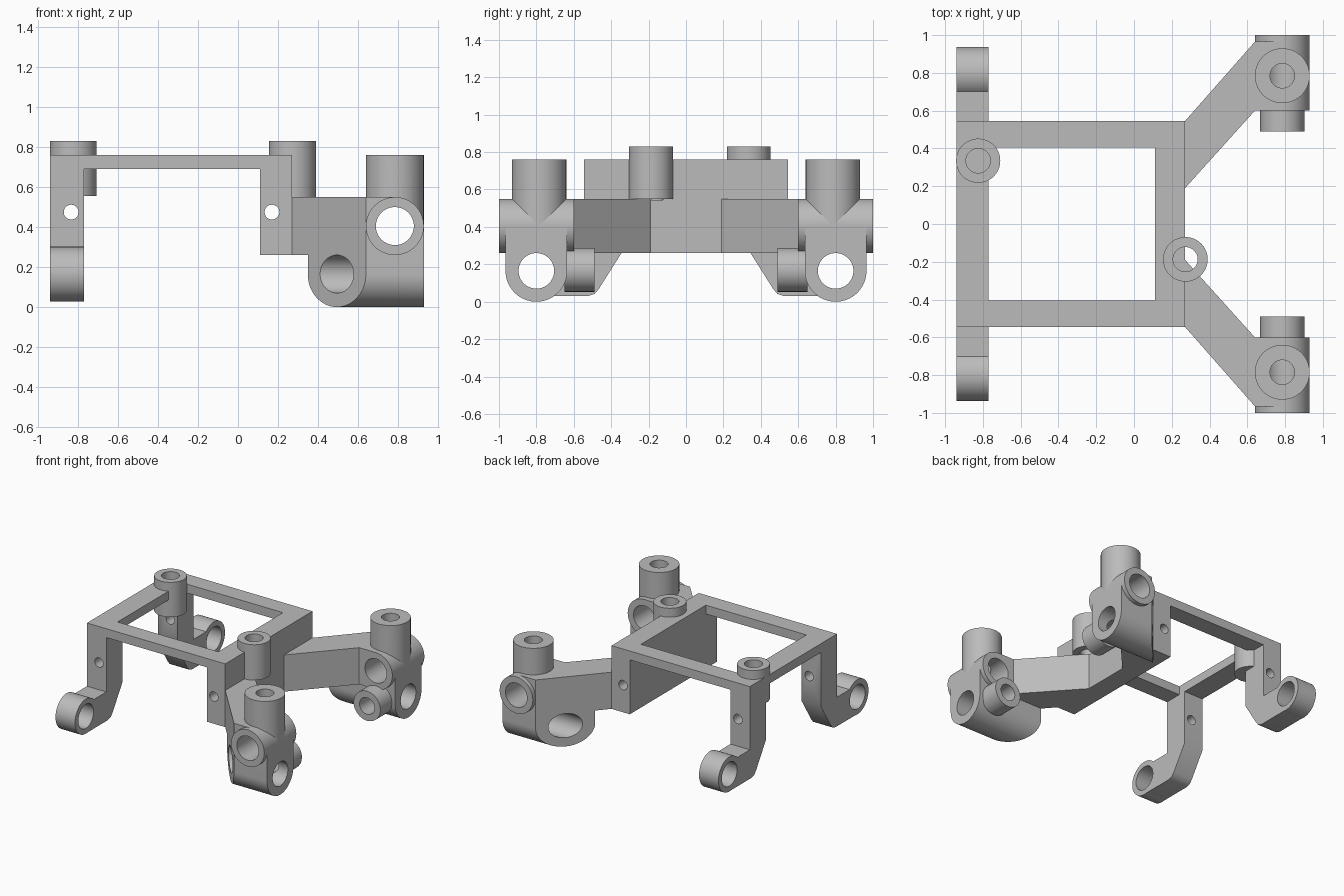
import bpy
import bmesh
from math import cos, sin, pi

cube = bpy.data.objects.get("Cube")
if cube:
    bpy.data.objects.remove(cube, do_unlink=True)

grey = bpy.data.materials.new("plain grey")
grey.use_nodes = True
COLOUR = (0.5, 0.5, 0.5, 1)
grey.diffuse_color = COLOUR
grey.node_tree.nodes["Principled BSDF"].inputs["Base Color"].default_value = COLOUR


def prism(name, axis, outline, lo, hi):
    """Extrude an outline along an axis; the outline uses the other two axes in order."""
    def place(p, d):
        return {"x": (d, p[0], p[1]), "y": (p[0], d, p[1]), "z": (p[0], p[1], d)}[axis]
    bm = bmesh.new()
    face = bm.faces.new([bm.verts.new(place(p, lo)) for p in outline])
    result = bmesh.ops.extrude_face_region(bm, geom=[face])
    verts = [g for g in result["geom"] if isinstance(g, bmesh.types.BMVert)]
    shift = place((0, 0), hi - lo)
    bmesh.ops.translate(bm, verts=verts, vec=shift)
    bmesh.ops.recalc_face_normals(bm, faces=bm.faces)
    mesh = bpy.data.meshes.new(name)
    bm.to_mesh(mesh)
    bm.free()
    mesh.materials.append(grey)
    ob = bpy.data.objects.new(name, mesh)
    bpy.context.collection.objects.link(ob)
    return ob


def arc(c, r, start=0, end=2 * pi, n=64):
    full = end - start >= 2 * pi
    steps = n if full else n + 1
    return [(c[0] + r * cos(start + (end - start) * i / n),
             c[1] + r * sin(start + (end - start) * i / n)) for i in range(steps)]


def rod(name, axis, centre, r, lo, hi):
    return prism(name, axis, arc(centre, r), lo, hi)


def rect(a, b, c, d):
    return [(a, c), (b, c), (b, d), (a, d)]


cutters = []


def cutter(ob):
    ob.hide_render = True
    cutters.append(ob)
    return ob


def finish(ob, cuts=(), mirrored=False):
    """Cut the bores, mirror to the other side, apply and smooth."""
    for c in cuts:
        m = ob.modifiers.new("bore", "BOOLEAN")
        m.operation, m.solver, m.object = "DIFFERENCE", "EXACT", c
    if mirrored:
        m = ob.modifiers.new("mirror", "MIRROR")
        m.use_axis = (False, True, False)
        m.use_mirror_merge = False
    bpy.context.view_layer.update()
    graph = bpy.context.evaluated_depsgraph_get()
    mesh = bpy.data.meshes.new_from_object(ob.evaluated_get(graph))
    ob.modifiers.clear()
    ob.data = mesh
    bpy.ops.object.select_all(action="DESELECT")
    ob.select_set(True)
    bpy.context.view_layer.objects.active = ob
    bpy.ops.object.shade_smooth_by_angle(angle=0.6)


# Key positions
REAR_POST, FRONT_POST = (-0.825, 0.335), (0.272, -0.187)
AXLE = (0.8, 0.165)
HUB, HUB_XY = (0.785, 0.405), (0.785, 0.785)
PEG = (0.785, 0.17)

# Bores and cutting shapes
opening = cutter(prism("opening_cut", "z", rect(-0.77, 0.11, -0.405, 0.405), 0.6, 0.9))
rear_bore = cutter(rod("rear_post_bore", "z", REAR_POST, 0.065, 0.6, 0.95))
front_bore = cutter(rod("front_post_bore", "z", FRONT_POST, 0.065, 0.545, 0.95))
leg_bolt = cutter(rod("leg_bolt_bore", "y", (-0.835, 0.475), 0.037, -0.8, 0.8))
plate_bolt = cutter(rod("plate_bolt_bore", "y", (0.17, 0.475), 0.037, -0.8, 0.8))
axle_bore = cutter(rod("axle_bore", "x", AXLE, 0.095, -1.2, 1.2))
hub_bore = cutter(rod("hub_bore", "y", HUB, 0.095, 0.3, 1.2))
post_bore = cutter(rod("hub_post_bore", "z", HUB_XY, 0.065, 0.4, 0.9))
peg_bore = cutter(rod("peg_bore", "y", PEG, 0.065, 0.4, 0.75))
bevel_cut = cutter(prism("diagonal_cut", "z",
                         [(0.27, 0.545), (0.736, 1.074), (0.2, 1.2), (0.1, 0.5)], -0.2, 0.9))

# Top frame and front plate
frame = prism("top_frame", "z", rect(-0.94, 0.27, -0.545, 0.545), 0.69, 0.76)
finish(frame, [opening, rear_bore, front_bore])
plate = prism("front_plate", "x", rect(-0.545, 0.545, 0.26, 0.76), 0.11, 0.27)
finish(plate, [plate_bolt, front_bore])

# Two upright screw posts
finish(rod("rear_post", "z", REAR_POST, 0.117, 0.555, 0.83), [rear_bore])
finish(rod("front_post", "z", FRONT_POST, 0.118, 0.55, 0.83), [front_bore])

# Rear legs with ring feet
leg = prism("rear_leg", "x",
            [(0.345, 0.72), (0.345, 0.26), (0.465, 0.07), (0.488, 0.042), (0.525, 0.03),
             (0.8, 0.03), (0.8, 0.26), (0.545, 0.26), (0.545, 0.72)], -0.94, -0.77)
finish(leg, [leg_bolt, axle_bore, rear_bore])
# The blind post bore belongs to one side only, so each leg is mirrored afterwards
m_leg = prism("rear_leg_right", "x",
              [(-0.345, 0.72), (-0.345, 0.26), (-0.465, 0.07), (-0.488, 0.042), (-0.525, 0.03),
               (-0.8, 0.03), (-0.8, 0.26), (-0.545, 0.26), (-0.545, 0.72)], -0.94, -0.77)
axle_right = cutter(rod("axle_bore_right", "x", (-0.8, 0.165), 0.095, -1.2, 1.2))
finish(m_leg, [leg_bolt, axle_right])
leg.name = "rear_leg_left"
finish(rod("rear_foot_ring", "x", AXLE, 0.137, -0.94, -0.77), [axle_bore], True)

# Diagonal front arms
arm = prism("front_arm", "z",
            [(0.265, 0.184), (0.64, 0.6), (0.785, 0.6), (0.785, 0.965), (0.64, 0.965),
             (0.27, 0.545), (0.265, 0.545)], 0.26, 0.55)
finish(arm, [axle_bore, hub_bore, post_bore], True)

# Axle block with rounded underside, sliced along the arm
block = prism("axle_block", "x",
              arc(AXLE, 0.165, pi, 2 * pi, 32) + [(0.965, 0.405), (0.635, 0.405)], 0.3, 0.93)
finish(block, [bevel_cut, axle_bore, hub_bore, peg_bore], True)

# Hub tubes: horizontal, vertical and the small inner peg
finish(rod("hub_tube", "y", HUB, 0.145, 0.6, 1.0), [hub_bore, post_bore, axle_bore], True)
finish(rod("hub_post", "z", HUB_XY, 0.145, 0.405, 0.76), [post_bore, hub_bore], True)
finish(rod("inner_peg", "y", PEG, 0.117, 0.49, 0.65), [peg_bore, hub_bore], True)

for c in cutters:
    bpy.data.objects.remove(c, do_unlink=True)
